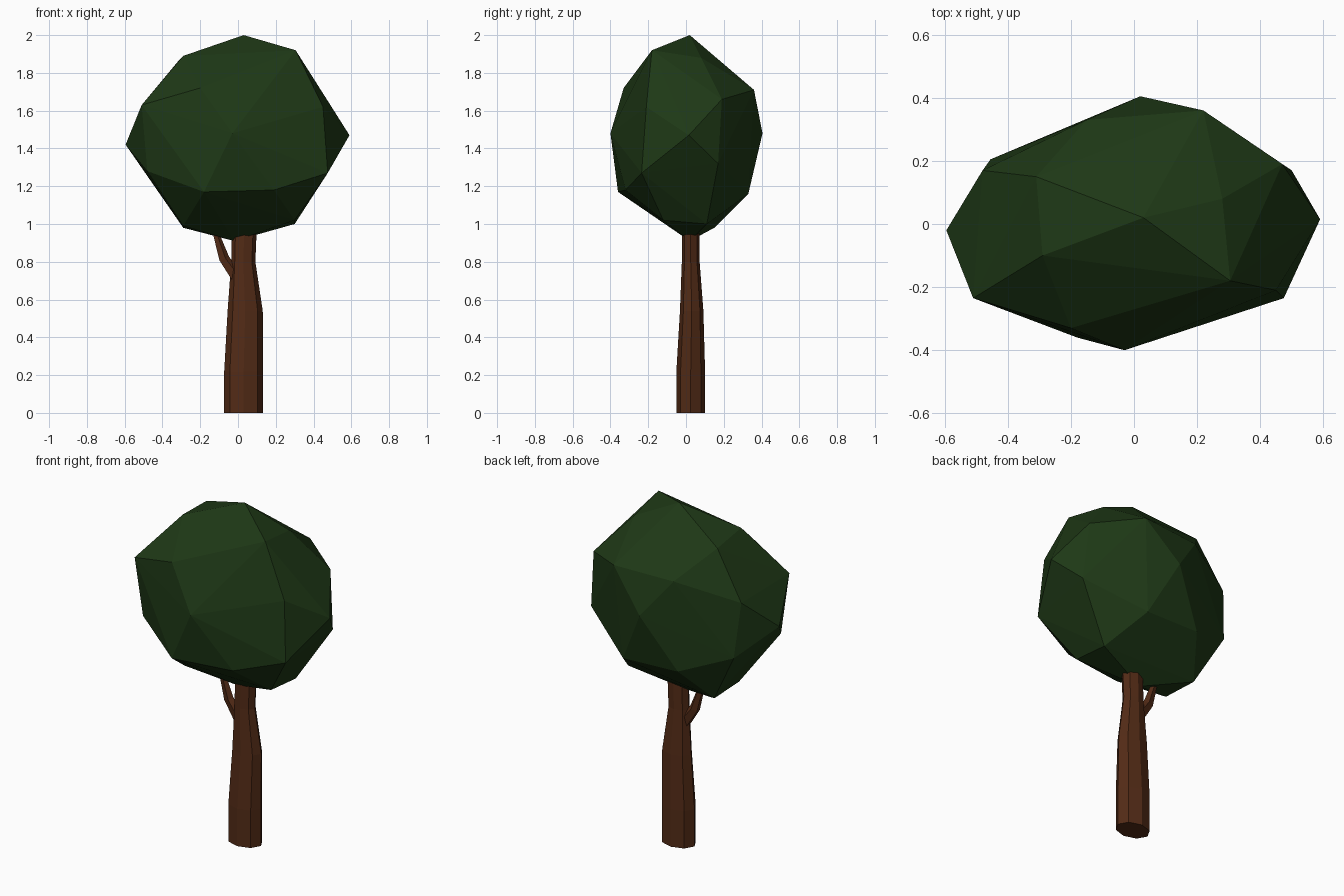
import bpy, bmesh, math
from mathutils import Vector


def material(name, rgb):
    m = bpy.data.materials.new(name)
    m.diffuse_color = (*rgb, 1)
    return m


def finish(name, bm, mat):
    bmesh.ops.recalc_face_normals(bm, faces=bm.faces)
    me = bpy.data.meshes.new(name)
    bm.to_mesh(me)
    bm.free()
    me.materials.append(mat)
    ob = bpy.data.objects.new(name, me)
    bpy.context.collection.objects.link(ob)
    return ob


def loft(name, rings, sides, mat):
    """Tapered tube: each ring is (cx, cy, cz, rx, ry, tilt about y)."""
    bm = bmesh.new()
    loops = []
    for cx, cy, cz, rx, ry, tilt in rings:
        loop = []
        for i in range(sides):
            a = 2 * math.pi * i / sides
            dx = rx * math.cos(a)
            loop.append(bm.verts.new((cx + dx * math.cos(tilt), cy + ry * math.sin(a),
                                      cz + dx * math.sin(tilt))))
        loops.append(loop)
    for lo, hi in zip(loops, loops[1:]):
        for i in range(sides):
            j = (i + 1) % sides
            bm.faces.new((lo[i], lo[j], hi[j], hi[i]))
    bm.faces.new(loops[0])
    bm.faces.new(loops[-1])
    return finish(name, bm, mat)


bark = material("bark", (0.085, 0.024, 0.008))
leaf = material("leaf", (0.013, 0.040, 0.008))

# Trunk: eight-sided, slightly bent and tapering into the crown
loft("trunk", [
    (0.03, 0.025, 0.00, 0.103, 0.076, 0),
    (0.03, 0.025, 0.22, 0.103, 0.076, 0),
    (0.038, 0.03, 0.54, 0.093, 0.062, 0),
    (0.028, 0.025, 0.80, 0.064, 0.047, 0),
    (0.035, 0.025, 1.02, 0.066, 0.047, 0),
], 8, bark)

# Side branch, leaving the trunk and turning up into the crown
loft("branch", [
    (0.00, 0.025, 0.71, 0.040, 0.030, 0.9),
    (-0.075, 0.025, 0.815, 0.030, 0.024, 0.35),
    (-0.115, 0.025, 0.94, 0.019, 0.017, 0.2),
    (-0.13, 0.025, 1.00, 0.012, 0.012, 0.2),
], 5, bark)

# Crown: faceted hull wrapped round its corner points, tier by tier
top = [(0.03, 0.02, 2.0), (0.305, -0.18, 1.92), (-0.29, -0.10, 1.89),
       (0.28, 0.08, 1.88), (-0.31, 0.15, 1.87)]
upper = [(0.22, 0.36, 1.71), (-0.15, 0.33, 1.70), (0.47, 0.19, 1.66),
         (0.45, -0.21, 1.62), (-0.20, -0.33, 1.72), (-0.51, -0.235, 1.63),
         (-0.48, 0.17, 1.60)]
middle = [(0.59, 0.015, 1.47), (-0.03, -0.40, 1.48), (-0.595, -0.02, 1.42),
          (0.02, 0.405, 1.48)]
lower = [(0.50, 0.17, 1.32), (0.475, -0.235, 1.27), (0.19, -0.32, 1.18),
         (-0.18, -0.36, 1.17), (-0.48, -0.20, 1.28), (-0.455, 0.205, 1.28),
         (0.18, 0.33, 1.16), (-0.17, 0.32, 1.17)]
bottom = [(0.30, -0.12, 1.02), (0.30, 0.11, 1.0), (-0.29, 0.15, 0.98),
          (-0.29, -0.08, 0.99), (-0.02, 0.02, 0.91)]

bm = bmesh.new()
for p in top + upper + middle + lower + bottom:
    bm.verts.new(Vector(p))
bmesh.ops.convex_hull(bm, input=bm.verts)
bmesh.ops.delete(bm, geom=[v for v in bm.verts if not v.link_faces], context='VERTS')
finish("crown", bm, leaf)
